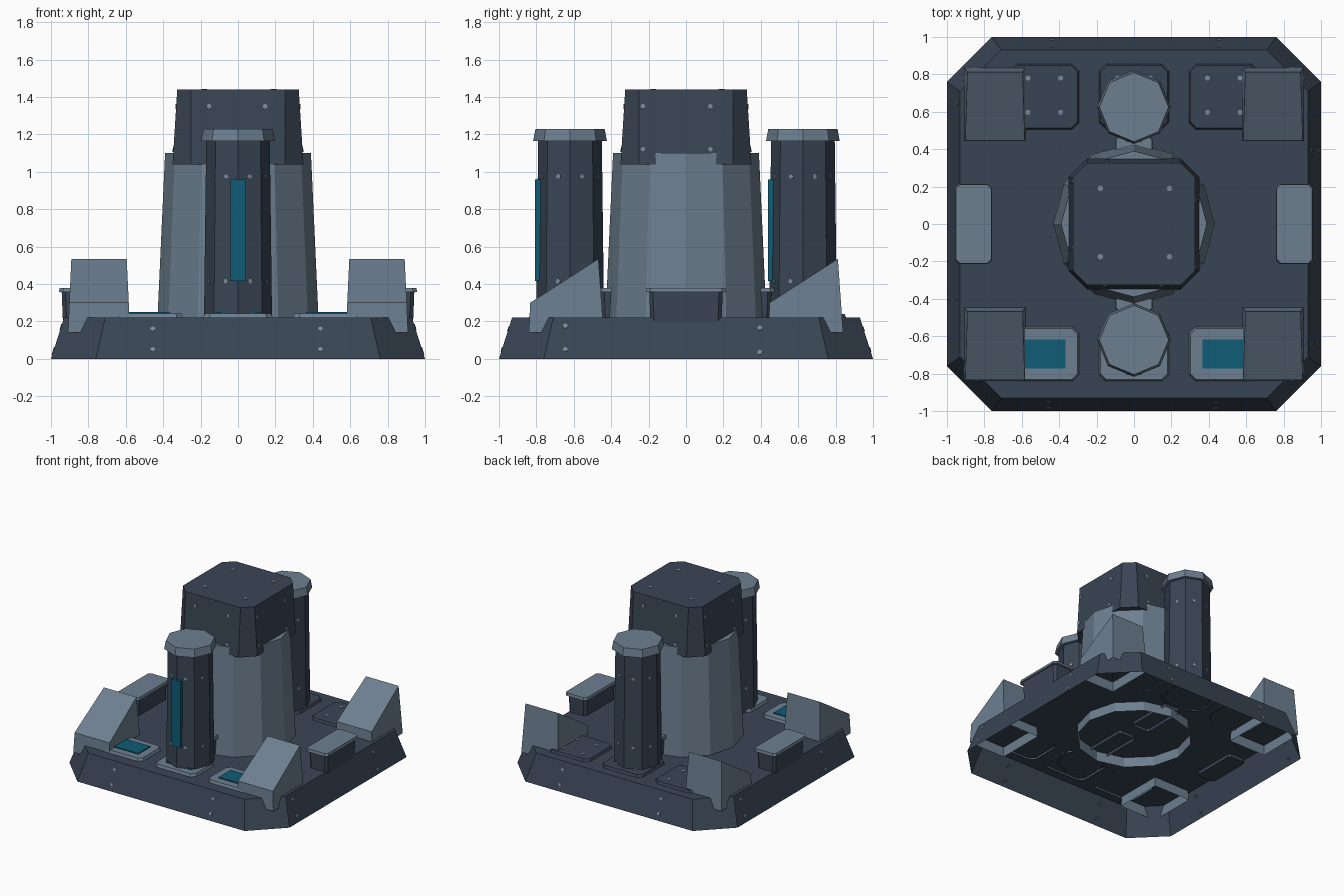
import bpy, bmesh, math
from mathutils import Vector

if "Cube" in bpy.data.objects:
    bpy.data.objects.remove(bpy.data.objects["Cube"])


def material(name, rgb):
    m = bpy.data.materials.new(name)
    lin = [((c / 255 + 0.055) / 1.055) ** 2.4 for c in rgb]
    m.diffuse_color = (*lin, 1)
    m.use_nodes = True
    m.node_tree.nodes["Principled BSDF"].inputs["Base Color"].default_value = m.diffuse_color
    return m


DARK = material("dark slate", (57, 69, 84))
LIGHT = material("light steel", (109, 127, 144))
GLOW = material("deep cyan", (14, 92, 118))
BOLT = material("bolt grey", (125, 138, 150))


def loft(name, rings, mat, top=True, bottom=False):
    """Skin a stack of equal-length rings of 3D points, listed bottom to top."""
    bm = bmesh.new()
    vs = [[bm.verts.new(p) for p in r] for r in rings]
    n = len(vs[0])
    for a, b in zip(vs, vs[1:]):
        for i in range(n):
            j = (i + 1) % n
            bm.faces.new((a[i], a[j], b[j], b[i]))
    if top:
        bm.faces.new(vs[-1])
    if bottom:
        bm.faces.new(vs[0][::-1])
    me = bpy.data.meshes.new(name)
    bm.to_mesh(me)
    bm.free()
    me.materials.append(mat)
    ob = bpy.data.objects.new(name, me)
    bpy.context.collection.objects.link(ob)
    return ob


def cut_rect(cx, cy, hx, hy, z, c):
    """Counter-clockwise rectangle with corners cut by c."""
    pts = [(hx, -hy + c), (hx, hy - c), (hx - c, hy), (-hx + c, hy),
           (-hx, hy - c), (-hx, -hy + c), (-hx + c, -hy), (hx - c, -hy)]
    return [(cx + x, cy + y, z) for x, y in pts]


def rect(cx, cy, hx, hy, z):
    return [(cx + x * hx, cy + y * hy, z) for x, y in ((1, -1), (1, 1), (-1, 1), (-1, -1))]


def ngon(cx, cy, r, z, n):
    return [(cx + r * math.cos(2 * math.pi * i / n), cy + r * math.sin(2 * math.pi * i / n), z)
            for i in range(n)]


def bolt(name, pos, normal, r=0.013):
    q = Vector(normal).to_track_quat('Z', 'Y')
    ring = lambda z: [Vector(pos) + q @ Vector(p) for p in ngon(0, 0, r, z, 8)]
    loft(name, [ring(-0.004), ring(0.004)], BOLT)


SIDES = [(0, -1), (1, 0), (0, 1), (-1, 0)]


def side_bolt(name, side, u, z, half, tilt):
    """Bolt on one of four sloping sides; u runs to the right seen from outside."""
    nx, ny = side
    bolt(name, (nx * half - ny * u, ny * half + nx * u, z), (nx, ny, tilt))


# Hollow base plinth with cut corners
loft("base", [cut_rect(0, 0, 1, 1, 0, 0.24), cut_rect(0, 0, 0.93, 0.93, 0.22, 0.22)], DARK)
for s in SIDES:
    spots = [(-0.455, 0.16), (-0.455, 0.05), (0.44, 0.16), (0.44, 0.05)]
    if s[0]:
        spots = [(-0.645, 0.175), (-0.645, 0.05), (0.395, 0.165), (0.395, 0.035)]
    for u, z in spots:
        side_bolt("base_bolt", s, u, z, 1 - 0.07 * z / 0.22, 0.32)

# Central twelve-sided tower
loft("tower", [ngon(0, 0, 0.434, 0.14, 12), ngon(0, 0, 0.39, 1.1, 12)], LIGHT)

# Tower head with cut corners
loft("tower_head", [cut_rect(0, 0, 0.35, 0.35, 1.04, 0.1),
                    cut_rect(0, 0, 0.325, 0.325, 1.44, 0.075)], DARK, bottom=True)
for s in SIDES:
    us = (-0.23, 0.13) if s[0] else (-0.155, 0.145)
    for u in us:
        for z in (1.35, 1.12):
            side_bolt("head_bolt", s, u, z, 0.35 - 0.0625 * (z - 1.04), 0.06)
for x in (-0.18, 0.19):
    for y in (-0.175, 0.19):
        bolt("head_top_bolt", (x, y, 1.44), (0, 0, 1), 0.015)

# Front and back pillars with caps, bolts and a light strip on the front
for cy in (-0.62, 0.625):
    loft("pillar", [ngon(0, cy, 0.182, 0.21, 8), ngon(0, cy, 0.17, 1.18, 8)], DARK)
    loft("pillar_cap", [ngon(0, cy, 0.197, 1.165, 8), ngon(0, cy, 0.185, 1.23, 8)],
         LIGHT, bottom=True)
    loft("pillar_light", [rect(0, cy - 0.172, 0.04, 0.014, 0.415),
                          rect(0, cy - 0.172, 0.04, 0.014, 0.96)], GLOW, bottom=True)
    for i in range(8):
        a = math.radians(22.5 + 45 * i)
        for z in (0.975, 0.415):
            r = (0.182 - 0.0124 * (z - 0.21)) * math.cos(math.pi / 8)
            bolt("pillar_bolt", (r * math.cos(a), cy + r * math.sin(a), z),
                 (math.cos(a), math.sin(a), 0))

# Lidded boxes: one on each side, two running out from the tower
for cx, cy in ((0.858, 0), (-0.858, 0), (0, 0.26), (0, -0.26)):
    loft("box_body", [cut_rect(cx, cy, 0.078, 0.19, 0.195, 0.02),
                      cut_rect(cx, cy, 0.085, 0.197, 0.365, 0.02)], DARK, bottom=cx != 0)
    loft("box_lid", [cut_rect(cx, cy, 0.1, 0.215, 0.358, 0.022),
                     cut_rect(cx, cy, 0.095, 0.21, 0.38, 0.022)], LIGHT, bottom=True)

# Floor pads: lit ones in front, bolted ones at the back
for cx in (-0.48, 0, 0.48):
    loft("front_pad", [cut_rect(cx, -0.695, 0.19, 0.148, 0.21, 0.035),
                       cut_rect(cx, -0.695, 0.178, 0.136, 0.242, 0.03)], LIGHT)
    loft("pad_light", [rect(cx, -0.695, 0.115, 0.078, 0.242),
                       rect(cx, -0.695, 0.115, 0.078, 0.25)], GLOW)
    loft("back_pad", [cut_rect(cx, 0.68, 0.19, 0.18, 0.21, 0.04),
                      cut_rect(cx, 0.68, 0.178, 0.168, 0.24, 0.035)], DARK)
    for x in (-0.087, 0.087):
        for y in (0.597, 0.78):
            bolt("pad_bolt", (cx + x, y, 0.24), (0, 0, 1), 0.014)

# Corner wedges, open below, all sloping down to the front
for cx in (-0.743, 0.743):
    for cy in (-0.64, 0.64):
        low = rect(cx, cy, 0.166, 0.2, 0.14)
        mid = rect(cx, cy, 0.159, 0.193, 0.30)
        peak = [(x, y if y < cy else cy + 0.172, 0.30 if y < cy else 0.535)
                for x, y, z in rect(cx, cy, 0.148, 0.193, 0)]
        # the front edge keeps its width; only the back edge rises
        peak = [(mid[i][0] if p[1] < cy else p[0], p[1], p[2]) for i, p in enumerate(peak)]
        loft("corner_wedge", [low, peak], LIGHT)
